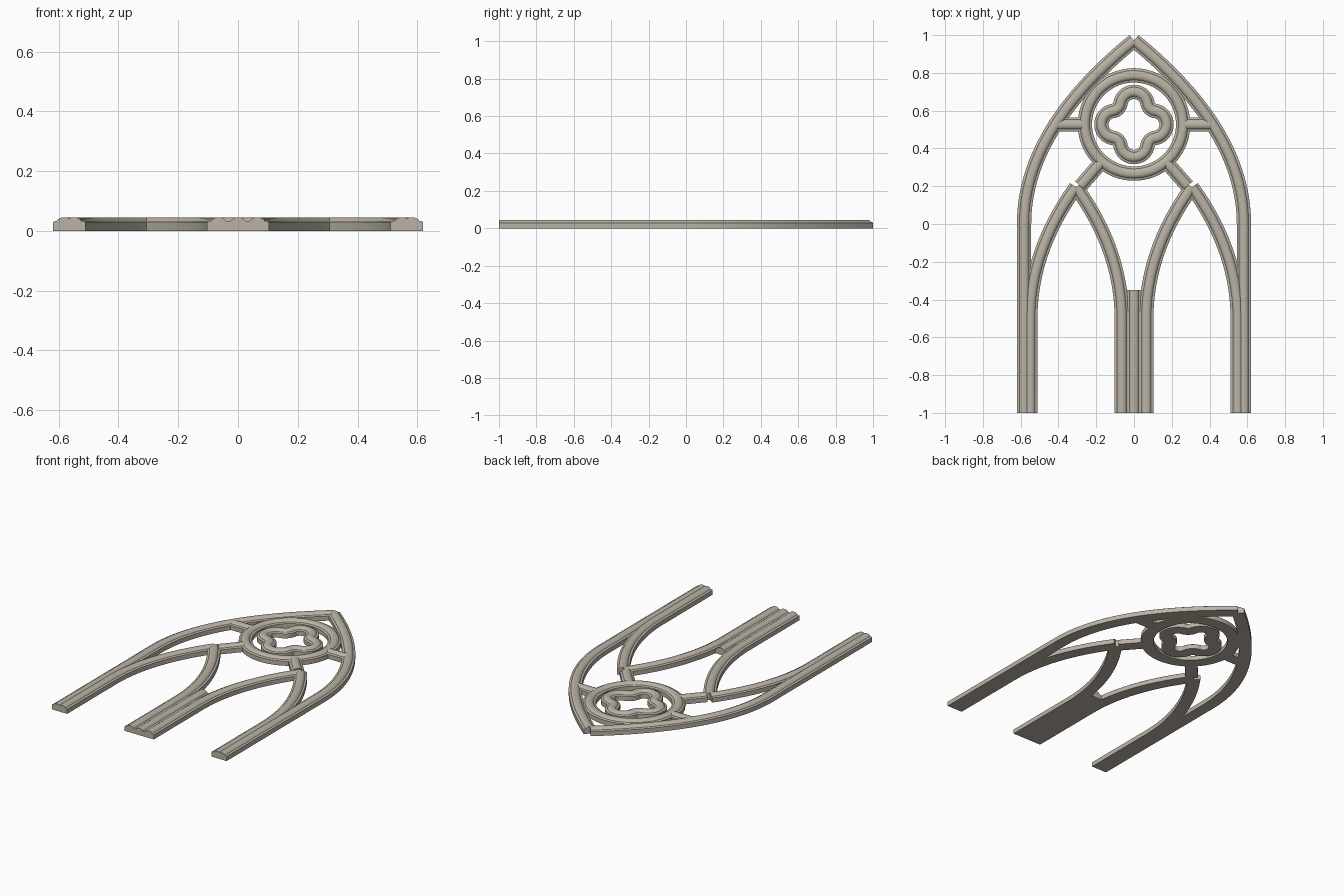
import bpy, bmesh, math
from mathutils import Vector

if "Cube" in bpy.data.objects:
    bpy.data.objects.remove(bpy.data.objects["Cube"])

stone = bpy.data.materials.new("warm grey stone")
stone.diffuse_color = (0.49, 0.45, 0.38, 1)
stone.use_nodes = True
stone.node_tree.nodes["Principled BSDF"].inputs["Base Color"].default_value = stone.diffuse_color

# Moulding cross-section: flat back, square shoulders, rounded roll on top
HALF = [(0.038, 0.0), (0.038, 0.029), (0.034, 0.032), (0.025, 0.033),
        (0.020, 0.039), (0.013, 0.0435), (0.005, 0.045)]
PROFILE = HALF + [(-u, z) for u, z in reversed(HALF)]


def sweep(name, path, closed=False):
    """Sweep the moulding along a flat path, with square-cut ends."""
    pts = [Vector(p) for p in path]
    n = len(pts)
    bm = bmesh.new()
    rings = []
    for i, p in enumerate(pts):
        before = pts[i - 1] if closed or i else p
        after = pts[(i + 1) % n] if closed or i < n - 1 else p
        t = (after - before).normalized()
        side = Vector((t.y, -t.x))
        rings.append([bm.verts.new((p.x + side.x * u, p.y + side.y * u, z))
                      for u, z in PROFILE])
    k = len(PROFILE)
    for i in range(n if closed else n - 1):
        a, b = rings[i], rings[(i + 1) % n]
        for j in range(k):
            m = (j + 1) % k
            bm.faces.new((a[j], a[m], b[m], b[j]))
    if not closed:
        bm.faces.new(rings[0])
        bm.faces.new(rings[-1])
    bmesh.ops.recalc_face_normals(bm, faces=bm.faces)
    mesh = bpy.data.meshes.new(name)
    bm.to_mesh(mesh)
    bm.free()
    mesh.materials.append(stone)
    obj = bpy.data.objects.new(name, mesh)
    bpy.context.collection.objects.link(obj)
    bpy.ops.object.select_all(action='DESELECT')
    obj.select_set(True)
    bpy.context.view_layer.objects.active = obj
    bpy.ops.object.shade_smooth_by_angle(angle=math.radians(35))
    return obj


def arch_leg(foot_x, apex_x, spring_y, control_y, apex_y, steps=28):
    """Straight post followed by a curve leaning in to the apex."""
    path = [(foot_x, -1.0)]
    for i in range(steps + 1):
        t = i / steps
        x = foot_x + (apex_x - foot_x) * t * t
        y = (1 - t) ** 2 * spring_y + 2 * t * (1 - t) * control_y + t * t * apex_y
        path.append((x, y))
    return path


def arc(cx, cy, r, a0, a1, steps):
    """Points on an arc, leaving out the last one."""
    return [(cx + r * math.cos(a0 + (a1 - a0) * i / steps),
             cy + r * math.sin(a0 + (a1 - a0) * i / steps)) for i in range(steps)]


ROSE_Y = 0.527

for s, label in ((-1, "left"), (1, "right")):
    # Large outer arch
    sweep(label + "_main_arch", arch_leg(s * 0.582, 0, 0.0, 0.5, 0.971))
    # Small lancet arch, two legs
    sweep(label + "_lancet_outer_leg", arch_leg(s * 0.549, s * 0.307, -0.5, -0.14, 0.195))
    sweep(label + "_lancet_inner_leg", arch_leg(s * 0.065, s * 0.307, -0.5, -0.14, 0.195))
    # Bars holding the round window
    sweep(label + "_cross_bar", [(s * 0.26, ROSE_Y), (s * 0.415, ROSE_Y)])
    sweep(label + "_diagonal_bar", [(s * 0.17, ROSE_Y - 0.197), (s * 0.283, ROSE_Y - 0.326)])

# Centre mullion between the lancets
sweep("centre_mullion", [(0, -1.0), (0, -0.35)])

# Round window ring
sweep("rose_ring", arc(0, ROSE_Y, 0.26, 0, math.tau, 72), closed=True)

# Quatrefoil: round lobes joined by tangent hollow curves
LOBE, LOBE_R, HOLLOW = 0.1, 0.0725, 0.118
link = math.atan2(HOLLOW, HOLLOW - LOBE)
hollow_r = math.hypot(HOLLOW, HOLLOW - LOBE) - LOBE_R
quarter = (arc(LOBE, 0, LOBE_R, -link, link, 18)
           + arc(HOLLOW, HOLLOW, hollow_r, math.pi + link, 1.5 * math.pi - link, 8))
foil = []
for q in range(4):
    c, s = round(math.cos(q * math.pi / 2)), round(math.sin(q * math.pi / 2))
    foil += [(x * c - y * s, ROSE_Y + x * s + y * c) for x, y in quarter]
sweep("quatrefoil", foil, closed=True)
